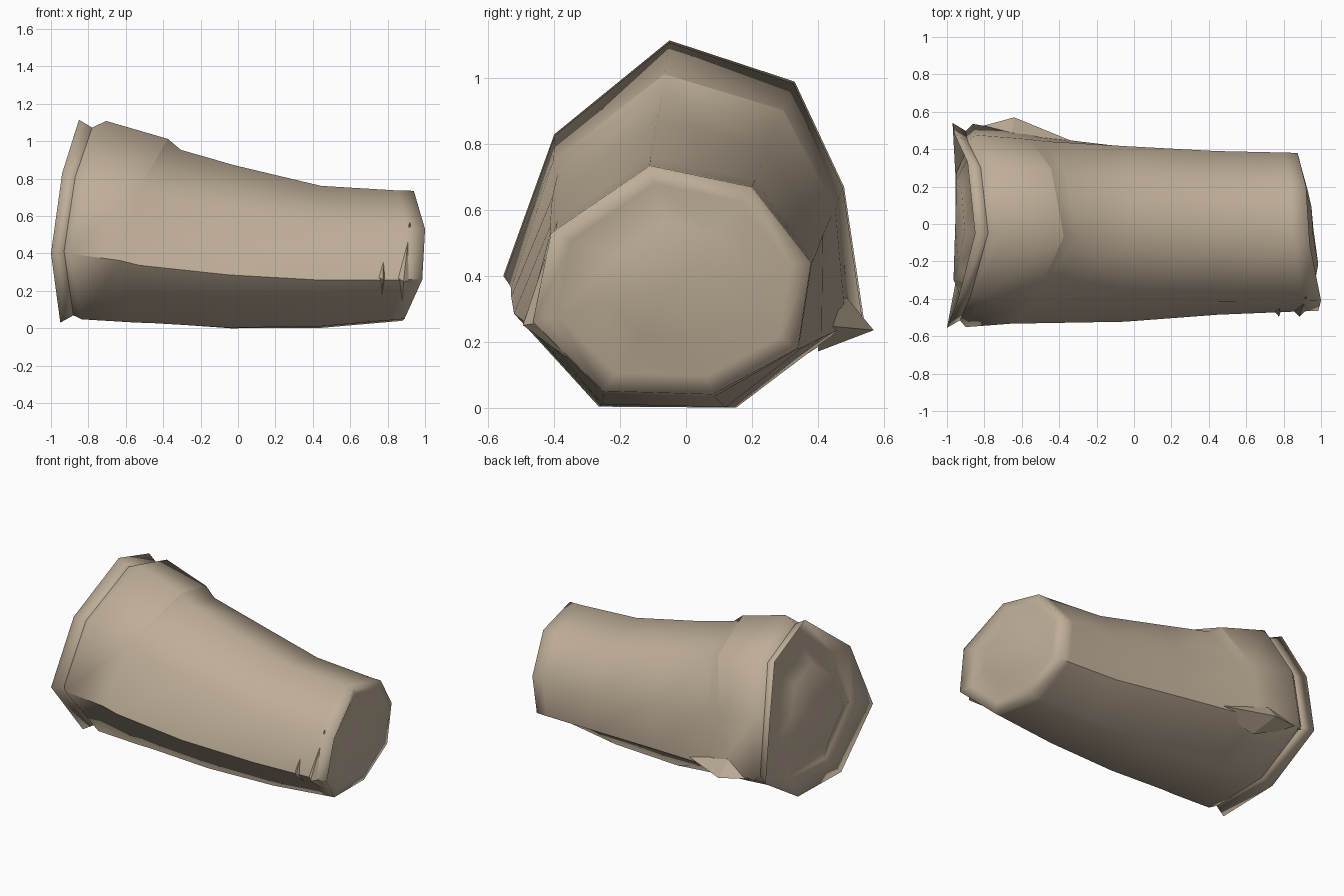
import bpy, bmesh
from mathutils import Vector

if "Cube" in bpy.data.objects:
    bpy.data.objects.remove(bpy.data.objects["Cube"])

cloth = bpy.data.materials.new("tan_cloth")
cloth.diffuse_color = (0.52, 0.425, 0.315, 1)
cloth.use_nodes = True
cloth.node_tree.nodes["Principled BSDF"].inputs["Base Color"].default_value = cloth.diffuse_color

# Cross-sections (y, z) at both ends: top, back side down, underside, front side up
LEFT = [(-.05, 1.115), (.33, .99), (.48, .67), (.54, .27),
        (.17, .04), (-.29, .03), (-.555, .40), (-.40, .83)]
RIGHT = [(-.11, .735), (.20, .67), (.38, .44), (.34, .18),
         (.08, .04), (-.25, .05), (-.465, .26), (-.41, .53)]
# Slant of the two ends along x, per column
LEAN_L = [.15, .11, .04, .03, .05, .05, 0, .06]
LEAN_R = [-.06, -.08, -.125, -.13, -.12, -.11, -.015, 0]
N = 8
UPPER = (7, 0, 1)


def ring(x, t, scale=1.0, lean_l=0.0, lean_r=0.0, sag=0.0, lip=0.0, upper=False):
    """One loop of the sleeve, blended between the end sections."""
    pts = []
    for i in range(N):
        p = Vector(LEFT[i]).lerp(Vector(RIGHT[i]), t)
        c = Vector((-.02, .55 - .16 * t))
        if not upper or i in UPPER:
            p = c + (p - c) * scale
        if i in (4, 5):
            p.y -= sag
        if i == 4:
            p.x += sag
        if i == 6:
            p -= Vector((lip, lip))
        pts.append(Vector((x + LEAN_L[i] * lean_l + LEAN_R[i] * lean_r, p.x, p.y)))
    return pts


def finish(name, bm):
    bmesh.ops.recalc_face_normals(bm, faces=bm.faces)
    me = bpy.data.meshes.new(name)
    bm.to_mesh(me)
    bm.free()
    me.materials.append(cloth)
    ob = bpy.data.objects.new(name, me)
    bpy.context.collection.objects.link(ob)
    return ob


def build_sleeve():
    rings = [
        ring(-.965, 0, .52, .4),                              # domed wide end
        ring(-.89, 0, .84, .7),                               # valley inside rim
        ring(-1.0, 0, 1.0, 1.0),                              # flared rim
        ring(-.93, 0, .925, 1.0),                             # groove behind rim
        ring(-.90, .01, .995, 1.3, 0, -.015),                 # start of body
        ring(-.63, .27, 1.0, 1.7, 0, .005),                   # fold crest
        ring(-.53, .38, .965, 1.5, 0, .01, .01, True),        # fold valley
        ring(-.05, .64, 1.0, .2, 0, .04, .025),
        ring(.45, .94, 1.01, 0, .1, .035, .01),
        ring(.90, 1.0, 1.005, 0, .8, .005),
        ring(1.0, 1.0, 1.0, 0, 1.0),                          # narrow end
        ring(.96, 1.0, .84, 0, .55),                          # dip inside end
        ring(.985, 1.0, .5, 0, .45),                          # domed narrow end
    ]
    rim_l, rim_r = 2, 10
    bm = bmesh.new()
    vs = [[bm.verts.new(p) for p in r] for r in rings]
    for a, b in zip(vs, vs[1:]):
        for i in range(N):
            j = (i + 1) % N
            bm.faces.new((a[i], a[j], b[j], b[i]))
    # Close both domes
    for loop, dx in ((vs[0], -.015), (vs[-1], .01)):
        c = sum((v.co for v in loop), Vector()) / N
        mid = bm.verts.new(c + Vector((dx, 0, 0)))
        for i in range(N):
            bm.faces.new((loop[i], loop[(i + 1) % N], mid))
    for f in bm.faces:
        f.smooth = True
    # Sharp lower seams, groove and fold crest
    for k in range(rim_l + 2, rim_r):
        for col in (3, 6):
            bm.edges.get((vs[k][col], vs[k + 1][col])).smooth = False
    for i in range(N):
        bm.edges.get((vs[3][i], vs[3][(i + 1) % N])).smooth = False
    for i in UPPER:
        bm.edges.get((vs[5][i], vs[5][(i + 1) % N])).smooth = False
    finish("sleeve", bm)


def crease(name, base, apex):
    """Small pointed cloth fold standing out of the sleeve."""
    bm = bmesh.new()
    b = [bm.verts.new(p) for p in base]
    a = bm.verts.new(apex)
    bm.faces.new(b)
    for i in range(len(b)):
        bm.faces.new((b[i], b[(i + 1) % len(b)], a))
    finish(name, bm)


build_sleeve()
# Pinched cloth folds along the seams
crease("back_fold", [(-.90, .50, .27), (-.66, .45, .38), (-.25, .41, .25), (-.60, .40, .17)],
       (-.64, .57, .235))
crease("front_fold_inner", [(.72, -.43, .29), (.78, -.41, .45), (.80, -.43, .28), (.77, -.36, .15)],
       (.775, -.495, .26))
crease("front_fold_outer", [(.82, -.43, .29), (.92, -.39, .57), (.95, -.43, .26), (.88, -.36, .15)],
       (.885, -.495, .25))
